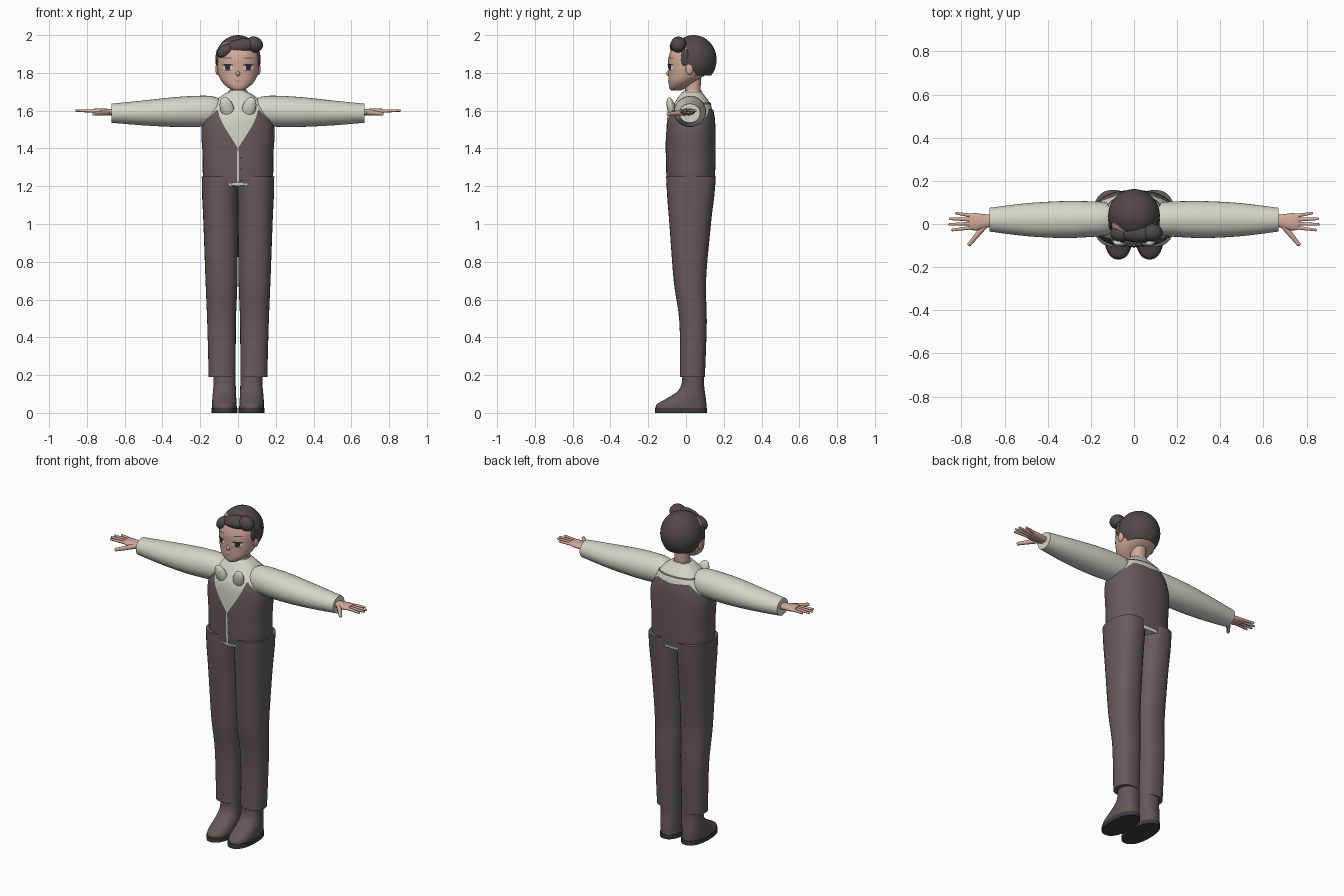
import bpy, bmesh, math
from mathutils import Matrix, Vector

cube = bpy.data.objects.get("Cube")
if cube:
    bpy.data.objects.remove(cube)


def material(name, *rgb):
    m = bpy.data.materials.new(name)
    m.use_nodes = True
    m.diffuse_color = (*rgb, 1)
    bsdf = m.node_tree.nodes["Principled BSDF"]
    bsdf.inputs["Base Color"].default_value = (*rgb, 1)
    bsdf.inputs["Roughness"].default_value = 0.8
    return m


CLOTH = material("brown_cloth", 0.135, 0.105, 0.098)
BOOT = material("boot_leather", 0.125, 0.097, 0.09)
HAIR = material("dark_hair", 0.085, 0.066, 0.062)
SHIRT = material("cream_shirt", 0.68, 0.66, 0.57)
SKIN = material("skin", 0.65, 0.40, 0.33)
SOLE = material("dark_sole", 0.05, 0.042, 0.05)
EYE = material("eye_dark", 0.03, 0.025, 0.028)
WHITE = material("eye_white", 0.7, 0.66, 0.64)
LIP = material("lip", 0.5, 0.25, 0.21)


def finish(name, bm, mat, recalc=True, angle=45):
    if recalc:
        bmesh.ops.recalc_face_normals(bm, faces=bm.faces[:])
    me = bpy.data.meshes.new(name)
    bm.to_mesh(me)
    bm.free()
    me.materials.append(mat)
    ob = bpy.data.objects.new(name, me)
    bpy.context.collection.objects.link(ob)
    bpy.ops.object.select_all(action='DESELECT')
    bpy.context.view_layer.objects.active = ob
    ob.select_set(True)
    bpy.ops.object.shade_smooth_by_angle(angle=math.radians(angle))
    return ob


# Sections are rows of (position, a_min, a_max, b_min, b_max)
def refine(rows, n=5):
    rows = [Vector(r) for r in rows]
    out = []
    for i in range(len(rows) - 1):
        p, q = rows[i], rows[i + 1]
        m0 = (q - rows[max(i - 1, 0)]) / 2
        m1 = (rows[min(i + 2, len(rows) - 1)] - p) / 2
        for k in range(n):
            t = k / n
            out.append(p * (2*t**3 - 3*t*t + 1) + m0 * (t**3 - 2*t*t + t)
                       + q * (3*t*t - 2*t**3) + m1 * (t**3 - t*t))
    return out + [rows[-1]]


def section(rows, t):
    for p, q in zip(rows, rows[1:]):
        if t <= q[0]:
            return p.lerp(q, max(0, (t - p[0]) / (q[0] - p[0])))
    return rows[-1]


def rim(row, angle, e, grow=0.0):
    def power(v):
        return math.copysign(abs(v) ** (2 / e), v)
    t, a0, a1, b0, b1 = row
    return ((a0 + a1) / 2 + ((a1 - a0) / 2 + grow) * power(math.cos(angle)),
            (b0 + b1) / 2 + ((b1 - b0) / 2 + grow) * power(math.sin(angle)))


def skin_rings(bm, rings, closed=True):
    n = len(rings[0])
    for r, s in zip(rings, rings[1:]):
        for i in range(n if closed else n - 1):
            j = (i + 1) % n
            bm.faces.new((r[i], r[j], s[j], s[i]))


def loft(name, rows, mat, axis='z', side=1, e=2.2, n=32):
    bm = bmesh.new()
    rings = []
    for row in refine(rows):
        ring = []
        for i in range(n):
            a, b = rim(row, 2 * math.pi * i / n, e)
            co = (a, b, row[0]) if axis == 'z' else (row[0], a, b)
            ring.append(bm.verts.new((co[0] * side, co[1], co[2])))
        rings.append(ring)
    skin_rings(bm, rings)
    bm.faces.new(rings[0])
    bm.faces.new(rings[-1])
    return finish(name, bm, mat)


# Garment layer that follows a body between two heights
def wrap(name, rows, low, high, mat, start=0, end=360, grow=0.004, e=2.4, n=96, m=16):
    bm = bmesh.new()
    rings = []
    for k in range(m + 1):
        ring = []
        for i in range(n + 1):
            a = math.radians(start + (end - start) * i / n)
            x, y = rim(section(rows, 1.5), a, e)
            z = low + (high(x, y) - low) * k / m
            ring.append(bm.verts.new((*rim(section(rows, z), a, e, grow), z)))
        rings.append(ring)
    skin_rings(bm, rings, closed=False)
    bmesh.ops.remove_doubles(bm, verts=bm.verts[:], dist=0.00001)
    return finish(name, bm, mat)


# Thin oval plate laid on the front of a body
def plate(name, rows, cx, cz, rx, rz, mat, off, e=2.2, n=24):
    bm = bmesh.new()
    rings = []
    for k in range(1, 5):
        ring = []
        for i in range(n):
            a = 2 * math.pi * i / n
            x, z = cx + rx * k / 4 * math.cos(a), cz + rz * k / 4 * math.sin(a)
            t, a0, a1, b0, b1 = section(rows, z)
            u = min(1, abs(x - (a0 + a1) / 2) / ((a1 - a0) / 2))
            y = (b0 + b1) / 2 - (b1 - b0) / 2 * (1 - u ** e) ** (1 / e) - off
            ring.append(bm.verts.new((x, y, z)))
        rings.append(ring)
    skin_rings(bm, rings)
    bm.faces.new(rings[0])
    bm.normal_update()
    bmesh.ops.reverse_faces(bm, faces=[f for f in bm.faces if f.normal.y > 0])
    return finish(name, bm, mat, recalc=False)


def ball(name, pos, size, mat, tilt=0, pitch=0):
    bm = bmesh.new()
    mx = (Matrix.Translation(pos) @ Matrix.Rotation(math.radians(tilt), 4, 'Y')
          @ Matrix.Rotation(math.radians(pitch), 4, 'X') @ Matrix.Diagonal((*size, 1)))
    bmesh.ops.create_uvsphere(bm, u_segments=24, v_segments=14, radius=1, matrix=mx)
    return finish(name, bm, mat)


def finger(name, p, q, r, mat):
    bm = bmesh.new()
    p, q = Vector(p), Vector(q)
    turn = (q - p).to_track_quat('Z', 'Y').to_matrix().to_4x4()
    bmesh.ops.create_cone(bm, cap_ends=True, segments=10, radius1=r, radius2=r * 0.65,
                          depth=(q - p).length, matrix=Matrix.Translation((p + q) / 2) @ turn)
    bmesh.ops.create_uvsphere(bm, u_segments=10, v_segments=6, radius=r * 0.65,
                              matrix=Matrix.Translation(q))
    return finish(name, bm, mat)


# Torso, vest and neck
torso = [(1.2, -.17, .17, -.095, .145), (1.26, -.182, .182, -.1, .15),
         (1.36, -.183, .183, -.103, .152), (1.5, -.19, .19, -.103, .152),
         (1.58, -.168, .168, -.095, .146), (1.64, -.13, .13, -.062, .127),
         (1.68, -.085, .085, -.035, .098), (1.7, -.052, .052, -.02, .083)]
loft("shirt_body", torso, SHIRT, e=2.4, n=64)
body = refine(torso)


def vest_top(x, y):
    x = abs(x)
    if x > 0.13:
        return 1.61 - (x - 0.13) * 1.4
    return 1.40 + x / 0.13 * 0.21 if y < 0 else 1.60 + x * 0.08


wrap("vest", body, 1.215, vest_top, CLOTH)
wrap("back_strap", body, 1.632, lambda x, y: 1.642, CLOTH, 15, 165, m=2)
plate("front_placket", body, 0, 1.305, .006, .105, SHIRT, .007, e=2.4)
plate("placket_end", body, 0, 1.21, .04, .008, SHIRT, .009, e=2.4)
for z in (1.23, 1.29, 1.35):
    plate("vest_button", body, .016, z, .006, .006, SOLE, .009, e=2.4)
loft("collar", [(1.665, -.07, .07, -.04, .095), (1.69, -.053, .053, -.022, .086),
                (1.706, -.049, .049, -.014, .083)], SHIRT)
loft("neck", [(1.66, -.043, .043, -.005, .076), (1.8, -.043, .043, -.005, .08)], SKIN)

# Head
skull = [(1.706, -.02, .02, -.078, -.03), (1.72, -.05, .05, -.088, .0),
         (1.75, -.083, .083, -.092, .045), (1.785, -.102, .102, -.093, .095),
         (1.83, -.112, .112, -.094, .13), (1.88, -.113, .113, -.093, .14),
         (1.93, -.102, .102, -.075, .135), (1.965, -.075, .075, -.04, .11),
         (1.985, -.03, .03, .01, .07)]
loft("head", skull, SKIN, n=48)
face = refine(skull)
ball("nose", (0, -.092, 1.797), (.011, .013, .014), SKIN)
plate("mouth", face, 0, 1.757, .018, .004, LIP, .002)

# Hair: cap trimmed along the hairline, then the swept front locks
bm = bmesh.new()
bmesh.ops.create_uvsphere(bm, u_segments=40, v_segments=24, radius=1,
                          matrix=Matrix.Translation((0, .04, 1.87)) @ Matrix.Diagonal((.12, .122, .13, 1)))
for co, no in (((0, .02, 1.82), (0, -.13, -.1)), ((0, 0, 1.785), (0, 0, -1))):
    bmesh.ops.bisect_plane(bm, geom=bm.verts[:] + bm.edges[:] + bm.faces[:],
                           plane_co=co, plane_no=no, clear_outer=True)
finish("hair_cap", bm, HAIR)
ball("front_lock_main", (.02, -.045, 1.943), (.085, .042, .038), HAIR, -8, 25)
ball("front_lock_curl", (.085, -.04, 1.95), (.048, .042, .042), HAIR, 15, 20)
ball("front_lock_side", (-.065, -.045, 1.918), (.05, .038, .034), HAIR, -35, 20)

for s in (1, -1):
    tag = "left" if s > 0 else "right"
    # Face details
    x = s * .055
    plate(tag + "_eye_white", face, x, 1.829, .027, .015, WHITE, .002)
    plate(tag + "_iris", face, x, 1.83, .014, .015, EYE, .004)
    plate(tag + "_upper_lash", face, x, 1.842, .029, .005, EYE, .005)
    plate(tag + "_lower_lash", face, x, 1.815, .02, .002, EYE, .004)
    plate(tag + "_brow", face, x, 1.878, .026, .003, HAIR, .002)
    ball(tag + "_ear", (s * .11, .018, 1.82), (.01, .02, .03), SKIN)
    ball(tag + "_sideburn", (s * .108, -.005, 1.88), (.01, .022, .045), HAIR)

    # Neck ruffle
    ball(tag + "_ruffle", (s * .058, -.078, 1.612), (.036, .022, .062), SHIRT, s * 18, 12)

    # Sleeve and hand
    loft(tag + "_sleeve", [(.08, -.03, .08, 1.56, 1.655), (.13, -.052, .1, 1.525, 1.675),
                           (.2, -.06, .105, 1.515, 1.679), (.33, -.065, .106, 1.514, 1.672),
                           (.5, -.056, .096, 1.522, 1.654), (.67, -.035, .075, 1.536, 1.637)],
         SHIRT, 'x', s, 2)
    loft(tag + "_palm", [(.65, -.012, .042, 1.575, 1.61), (.69, -.018, .045, 1.576, 1.61),
                         (.73, -.03, .05, 1.58, 1.612), (.765, -.025, .048, 1.586, 1.61)],
         SKIN, 'x', s, 2.3, 20)
    for i, tip in enumerate((.83, .858, .862, .848)):
        finger(tag + "_finger", (s * .75, .038 - i * .018, 1.598),
               (s * (tip - .006), .05 - i * .026, 1.6), .0095, SKIN)
    finger(tag + "_thumb", (s * .69, -.005, 1.59), (s * .762, -.093, 1.583), .015, SKIN)

    # Trouser leg and boot
    loft(tag + "_trouser_leg", [(.19, .012, .155, -.032, .1), (.48, .011, .163, -.035, .11),
                                (.7, .003, .172, -.065, .106), (1.0, .0, .183, -.088, .132),
                                (1.15, -.001, .19, -.1, .15), (1.252, -.001, .192, -.105, .158)],
         CLOTH, 'z', s, 2.4)
    loft(tag + "_boot", [(.02, .006, .138, -.16, .108), (.045, .007, .138, -.155, .108),
                         (.075, .009, .136, -.105, .105), (.11, .011, .133, -.05, .1),
                         (.15, .012, .13, -.024, .096), (.22, .012, .132, -.02, .096)],
         BOOT, 'z', s, 2.3)
    loft(tag + "_sole", [(0, .003, .141, -.165, .111), (.026, .003, .141, -.165, .111)],
         SOLE, 'z', s, 2.3)
